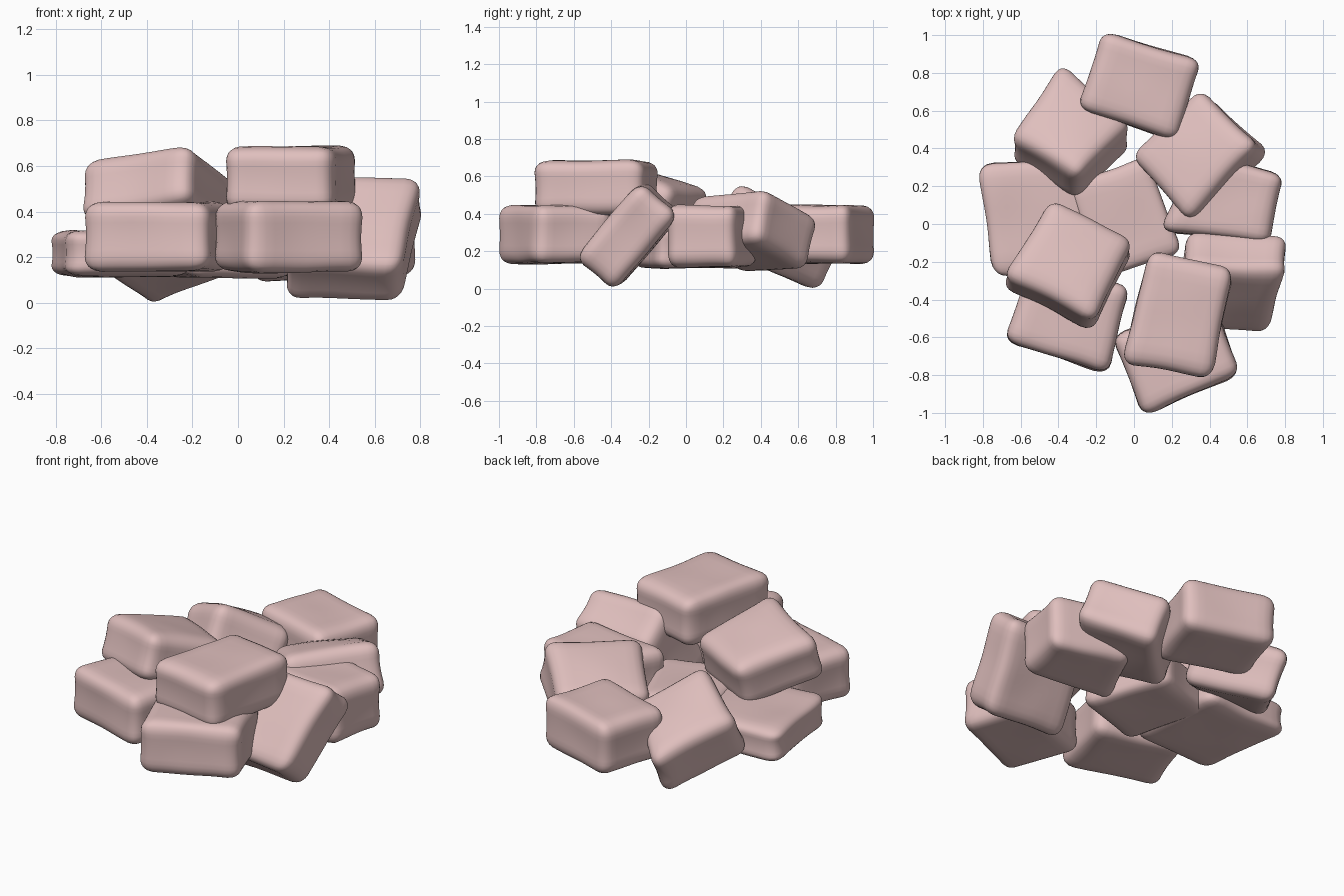
import bpy, bmesh, math
from mathutils import Vector, noise

if "Cube" in bpy.data.objects:
    bpy.data.objects.remove(bpy.data.objects["Cube"])

mat = bpy.data.materials.new("pink_stone")
mat.diffuse_color = (0.74, 0.52, 0.51, 1)
mat.use_nodes = True
mat.node_tree.nodes["Principled BSDF"].inputs["Base Color"].default_value = mat.diffuse_color

HALF = Vector((0.27, 0.27, 0.16))   # nominal half size used for rounding
R = 0.08                            # edge radius


def rounded(p):
    """Map a point of the unit cube to a slightly pinched rounded cube."""
    p = Vector([math.sin(c * math.pi / 2) for c in p])   # denser near the edges
    w = Vector([a * h for a, h in zip(p, HALF)])
    q = Vector([max(-(h - R), min(h - R, a)) for a, h in zip(w, HALF)])
    d = w - q
    if d.length > 1e-6:
        w = q + d.normalized() * R
    x, y, z = [a / h for a, h in zip(w, HALF)]
    waist = 1 - 0.05 * (1 - z * z)
    return (x * waist * (1 - 0.03 * (1 - y * y)),
            y * waist * (1 - 0.03 * (1 - x * x)), z)


def stone(name, corners, thick, top=None, dome=0.0, grow=1.12):
    """Rounded block from four top corners (counter-clockwise) and a thickness."""
    c = [Vector((*k, top)) if top is not None else Vector(k) for k in corners]
    mid = sum(c, Vector()) / 4
    c = [mid + (k - mid) * grow for k in c]
    n = (c[2] - c[0]).cross(c[3] - c[1]).normalized()
    bm = bmesh.new()
    bmesh.ops.create_cube(bm, size=2)
    bmesh.ops.subdivide_edges(bm, edges=bm.edges[:], cuts=15, use_grid_fill=True)
    for v in bm.verts:
        x, y, z = rounded(v.co)
        u, t = (x + 1) / 2, (y + 1) / 2
        base = (c[0].lerp(c[1], u)).lerp(c[3].lerp(c[2], u), t)
        bulge = dome * (1 - x * x) * (1 - y * y) * (z + 1) / 2   # puffed top
        pos = base + n * (bulge - thick * (1 - z) / 2)
        v.co = pos + noise.noise_vector(pos * 4) * 0.008
    me = bpy.data.meshes.new(name)
    bm.to_mesh(me)
    bm.free()
    me.polygons.foreach_set("use_smooth", [True] * len(me.polygons))
    me.materials.append(mat)
    ob = bpy.data.objects.new(name, me)
    bpy.context.collection.objects.link(ob)


# flat stones of the lower layer
stone("back_stone", [(.21, .45), (.34, .86), (-.15, 1.0), (-.28, .62)], .31, .445)
stone("right_stone", [(.15, -.03), (.70, -.09), (.77, .25), (.35, .38)], .33, .445)
stone("front_stone", [(.06, -1.0), (.54, -.79), (.41, -.40), (-.10, -.60)], .31, .445)
stone("front_left_stone", [(-.67, -.61), (-.15, -.78), (-.04, -.34), (-.53, -.22)], .30, .44)
stone("left_stone", [(-.73, -.26), (-.22, -.23), (-.27, .33), (-.81, .30)], .20, .315)
stone("middle_stone", [(-.20, -.28), (.24, -.14), (.06, .34), (-.33, .21)], .22, .33)

# flat stone on top
stone("upper_front_stone", [(-.05, -.72), (.40, -.80), (.51, -.25), (.09, -.16)], .29, .685)

# tilted stones
stone("upper_left_stone", [(-.22, -.49, .70), (-.02, -.08, .54),
                           (-.43, .13, .52), (-.67, -.26, .62)], .27, dome=.025)
stone("back_left_stone", [(-.30, .28, .57), (-.03, .54, .38),
                          (-.38, .86, .25), (-.64, .47, .42)], .31, dome=.02)
stone("back_right_stone", [(.28, .04, .50), (.63, .43, .54),
                           (.33, .70, .38), (-.01, .37, .36)], .30, dome=.015)
stone("leaning_right_stone", [(.22, -.56, .19), (.70, -.59, .18),
                              (.79, -.26, .56), (.29, -.24, .57)], .28)
